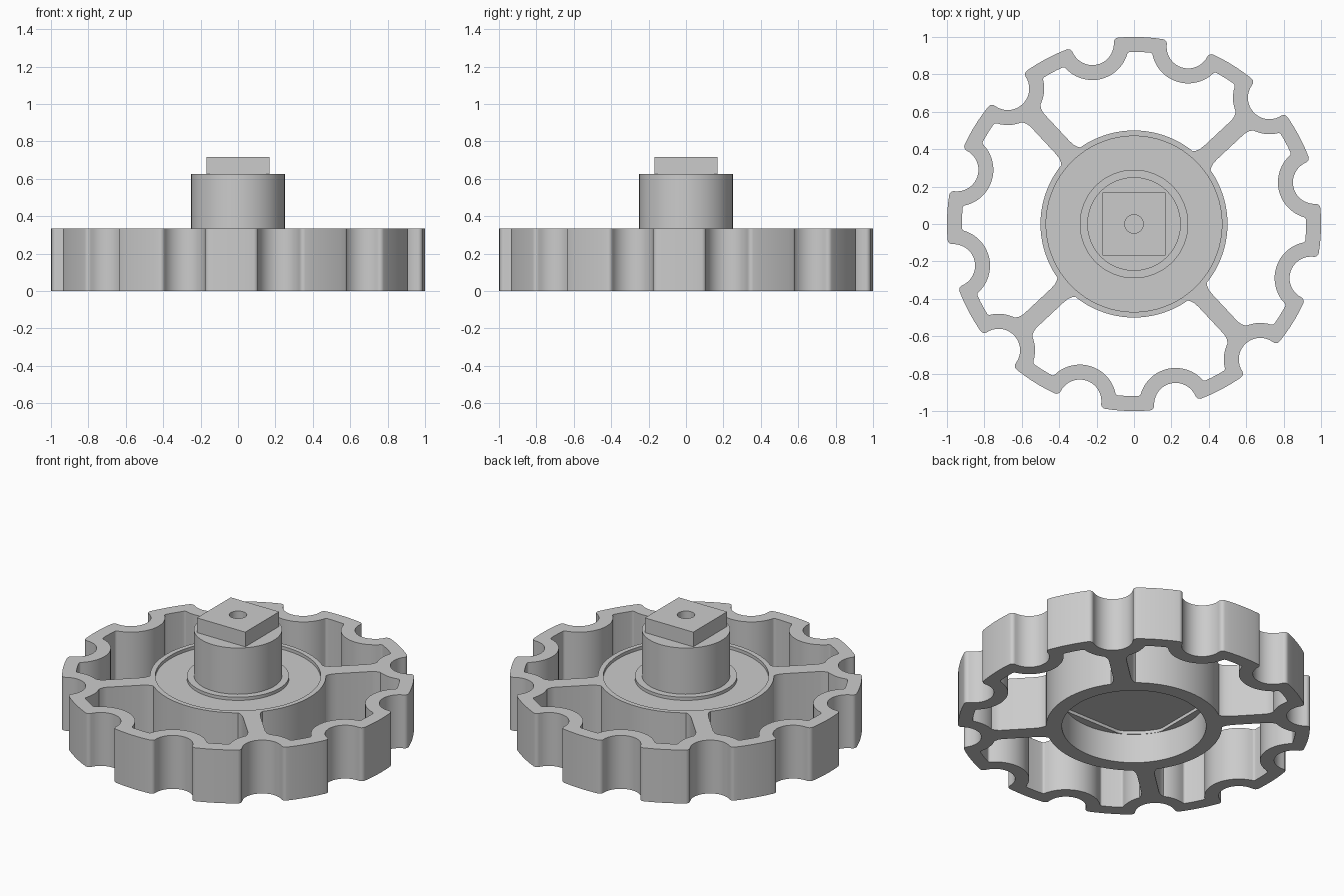
import bpy, bmesh
from math import sin, cos, pi, acos, atan2, hypot, radians

cube = bpy.data.objects.get("Cube")
if cube:
    bpy.data.objects.remove(cube, do_unlink=True)

H = 0.335              # wheel height
TURN = radians(13)     # angle of the first finger scallop
LOBES = 12

grey = bpy.data.materials.new("plain_grey")
grey.use_nodes = True
grey.diffuse_color = (0.6, 0.6, 0.6, 1)
grey.node_tree.nodes["Principled BSDF"].inputs["Base Color"].default_value = (0.6, 0.6, 0.6, 1)


def finish(name, bm):
    bmesh.ops.recalc_face_normals(bm, faces=bm.faces)
    mesh = bpy.data.meshes.new(name)
    bm.to_mesh(mesh)
    bm.free()
    mesh.materials.append(grey)
    ob = bpy.data.objects.new(name, mesh)
    bpy.context.collection.objects.link(ob)
    return ob


def activate(ob):
    bpy.ops.object.select_all(action='DESELECT')
    ob.select_set(True)
    bpy.context.view_layer.objects.active = ob


def smooth(ob):
    activate(ob)
    bpy.ops.object.shade_smooth_by_angle(angle=radians(30))


def prism(bm, points, z0, z1):
    low = [bm.verts.new((x, y, z0)) for x, y in points]
    high = [bm.verts.new((x, y, z1)) for x, y in points]
    bm.faces.new(low)
    bm.faces.new(high)
    for i in range(len(points)):
        j = (i + 1) % len(points)
        bm.faces.new((low[i], low[j], high[j], high[i]))


def circle(r, n):
    return [(r * cos(2 * pi * i / n), r * sin(2 * pi * i / n)) for i in range(n)]


def cut(ob, points, z0, z1):
    bm = bmesh.new()
    prism(bm, points, z0, z1)
    cutter = finish("cutter", bm)
    cutter.hide_render = True
    mod = ob.modifiers.new("cut", 'BOOLEAN')
    mod.operation, mod.solver, mod.object = 'DIFFERENCE', 'EXACT', cutter
    activate(ob)
    bpy.ops.object.modifier_apply(modifier=mod.name)
    bpy.data.objects.remove(cutter, do_unlink=True)


def arc(cx, cy, r, a0, a1, n):
    steps = [a0 + (a1 - a0) * i / n for i in range(n + 1)]
    return [(cx + r * cos(a), cy + r * sin(a)) for a in steps]


def scalloped(radius, scoop, fillet, centre=0.99):
    """Circle with round scoops taken out and filleted corners."""
    a, b = radius - fillet, scoop + fillet
    phi = acos((centre ** 2 + a ** 2 - b ** 2) / (2 * centre * a))
    fx, fy = a * cos(phi), a * sin(phi)
    lean = atan2(fy, fx - centre)
    half = arc(centre, 0, scoop, pi, lean, 10)
    half += arc(fx, fy, fillet, lean - pi, phi, 6)[1:]
    half += arc(0, 0, radius, phi, pi / LOBES, 4)[1:]
    sector = [(x, -y) for x, y in half[:0:-1]] + half[:-1]
    outline = []
    for k in range(LOBES):
        t = TURN + 2 * pi * k / LOBES
        outline += [(x * cos(t) - y * sin(t), x * sin(t) + y * cos(t)) for x, y in sector]
    return outline


# Scalloped rim: matching outer and inner outlines joined into a ring
bm = bmesh.new()
loops = [[bm.verts.new((x, y, z)) for x, y in outline]
         for outline, z in ((scalloped(1, 0.115, 0.025), 0), (scalloped(1, 0.115, 0.025), H),
                            (scalloped(0.92, 0.195, 0.015), H), (scalloped(0.92, 0.195, 0.015), 0))]
count = len(loops[0])
for s in range(4):
    p, q = loops[s], loops[(s + 1) % 4]
    for i in range(count):
        j = (i + 1) % count
        bm.faces.new((p[i], p[j], q[j], q[i]))
smooth(finish("grip_rim", bm))

# Four spokes, flared a little at the hub and the rim
bm = bmesh.new()
side = [(0.485, 0.078), (0.505, 0.062), (0.53, 0.053), (0.56, 0.05),
        (0.76, 0.05), (0.785, 0.055), (0.81, 0.07)]
for k in range(4):
    t = radians(43) + k * pi / 2
    shape = side + [(r, -w) for r, w in reversed(side)]
    prism(bm, [(r * cos(t) - w * sin(t), r * sin(t) + w * cos(t)) for r, w in shape], 0, H)
smooth(finish("spokes", bm))

# Turned hub with dished top, collar, neck and open bore underneath
profile = [(0, 0.185), (0.41, 0.185), (0.41, 0), (0.5, 0), (0.5, H), (0.47, H),
           (0.47, 0.315), (0.29, 0.315), (0.29, H), (0.25, H), (0.25, 0.625), (0, 0.625)]
bm = bmesh.new()
verts = [bm.verts.new((r, 0, z)) for r, z in profile]
edges = [bm.edges.new(pair) for pair in zip(verts, verts[1:])]
bmesh.ops.spin(bm, geom=verts + edges, cent=(0, 0, 0), axis=(0, 0, 1),
               angle=2 * pi, steps=96, use_duplicate=False)
bmesh.ops.remove_doubles(bm, verts=bm.verts, dist=0.0001)
hub = finish("hub", bm)

# Squared pocket in the bore ceiling, and the screw hole in the neck
flat = 0.36
cut(hub, [(max(-flat, min(flat, x)), max(-flat, min(flat, y))) for x, y in circle(0.408, 96)],
    0.17, 0.205)
cut(hub, circle(0.05, 32), 0.52, 0.8)
smooth(hub)

# Square drive on top of the neck
bm = bmesh.new()
w = 0.168
prism(bm, [(-w, -w), (w, -w), (w, w), (-w, w)], 0.62, 0.717)
drive = finish("square_drive", bm)
cut(drive, circle(0.05, 32), 0.52, 0.8)
smooth(drive)
